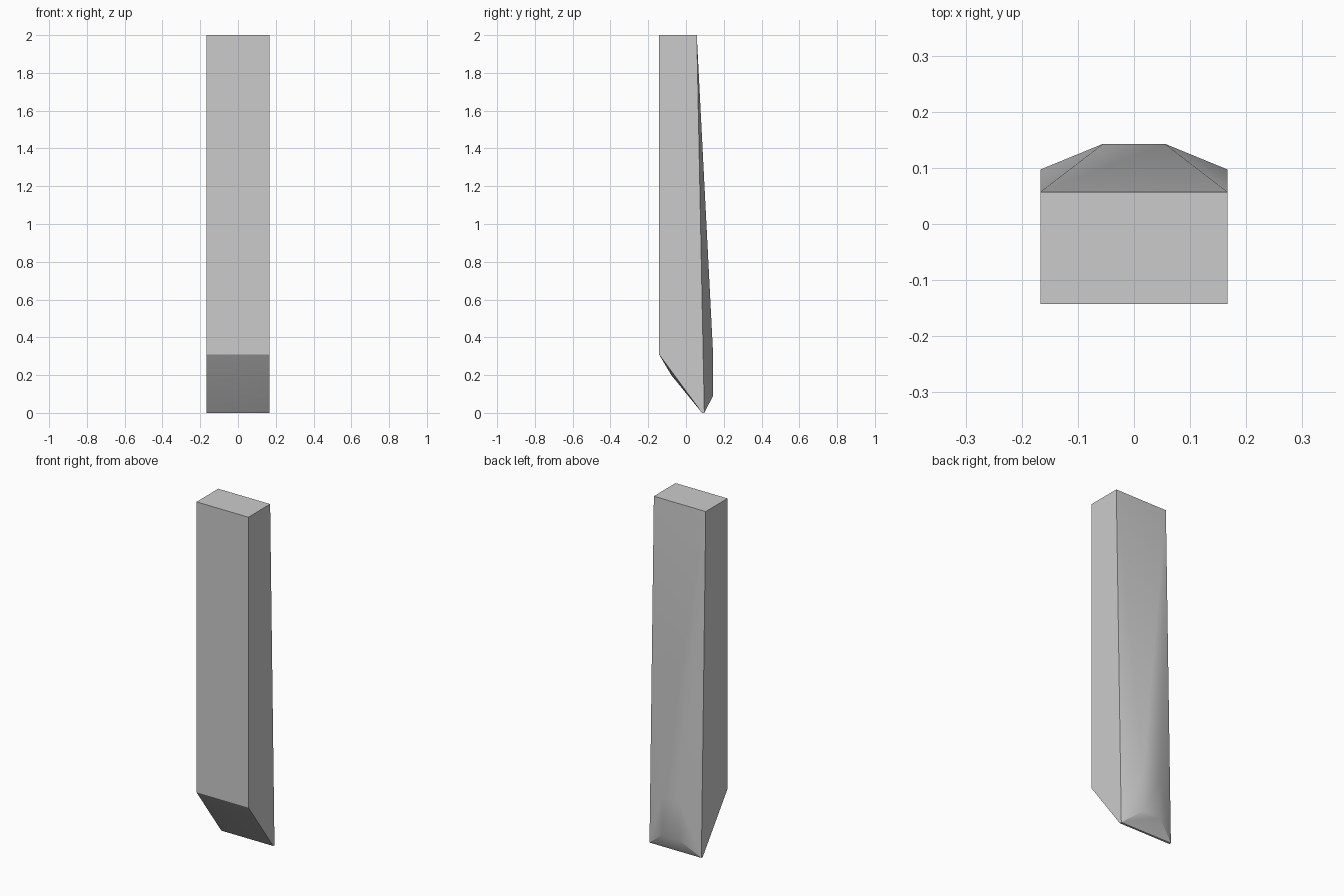
import bpy
import bmesh
from math import radians

cube = bpy.data.objects.get("Cube")
if cube:
    bpy.data.objects.remove(cube, do_unlink=True)

grey = bpy.data.materials.new("stone grey")
grey.use_nodes = True
colour = (0.6, 0.6, 0.6, 1)
grey.diffuse_color = colour
grey.node_tree.nodes["Principled BSDF"].inputs["Base Color"].default_value = colour

W = 0.167   # half width of the post
R = 0.055   # half width of the raised back

bm = bmesh.new()


def pair(x, y, z):
    """Mirrored points, right one first."""
    return bm.verts.new((-x, y, z)), bm.verts.new((x, y, z))


top_front = pair(W, -0.143, 2)
top_back = pair(W, 0.057, 2)
low_front = pair(W, -0.143, 0.31)
lip_front = pair(W, 0.085, 0)
lip_back = pair(W, 0.097, 0)
ridge_top = pair(R, 0.143, 0.32)
ridge_low = pair(R, 0.143, 0.09)
tip = bm.verts.new((0, -0.078, 0.2))


def band(a, b):
    """Face spanning two mirrored pairs."""
    bm.faces.new((a[0], a[1], b[1], b[0]))


# Flat top, front, back panels and foot
for a, b in ((top_front, top_back), (top_front, low_front),
             (top_back, ridge_top), (ridge_top, ridge_low),
             (ridge_low, lip_back), (lip_back, lip_front)):
    band(a, b)

# Sides and the sloping back flanks
for s in (0, 1):
    bm.faces.new((top_front[s], low_front[s], lip_front[s],
                  lip_back[s], top_back[s]))
    bm.faces.new((top_back[s], ridge_top[s], lip_back[s]))
    bm.faces.new((ridge_top[s], ridge_low[s], lip_back[s]))

# Slightly pointed underside
rim = (low_front[0], low_front[1], lip_front[1], lip_front[0])
for i in range(4):
    bm.faces.new((rim[i], rim[(i + 1) % 4], tip))

bmesh.ops.recalc_face_normals(bm, faces=bm.faces)
mesh = bpy.data.meshes.new("stone_post")
bm.to_mesh(mesh)
bm.free()
mesh.materials.append(grey)

post = bpy.data.objects.new("stone_post", mesh)
bpy.context.collection.objects.link(post)
bpy.context.view_layer.objects.active = post
post.select_set(True)
bpy.ops.object.shade_smooth_by_angle(angle=radians(30))
